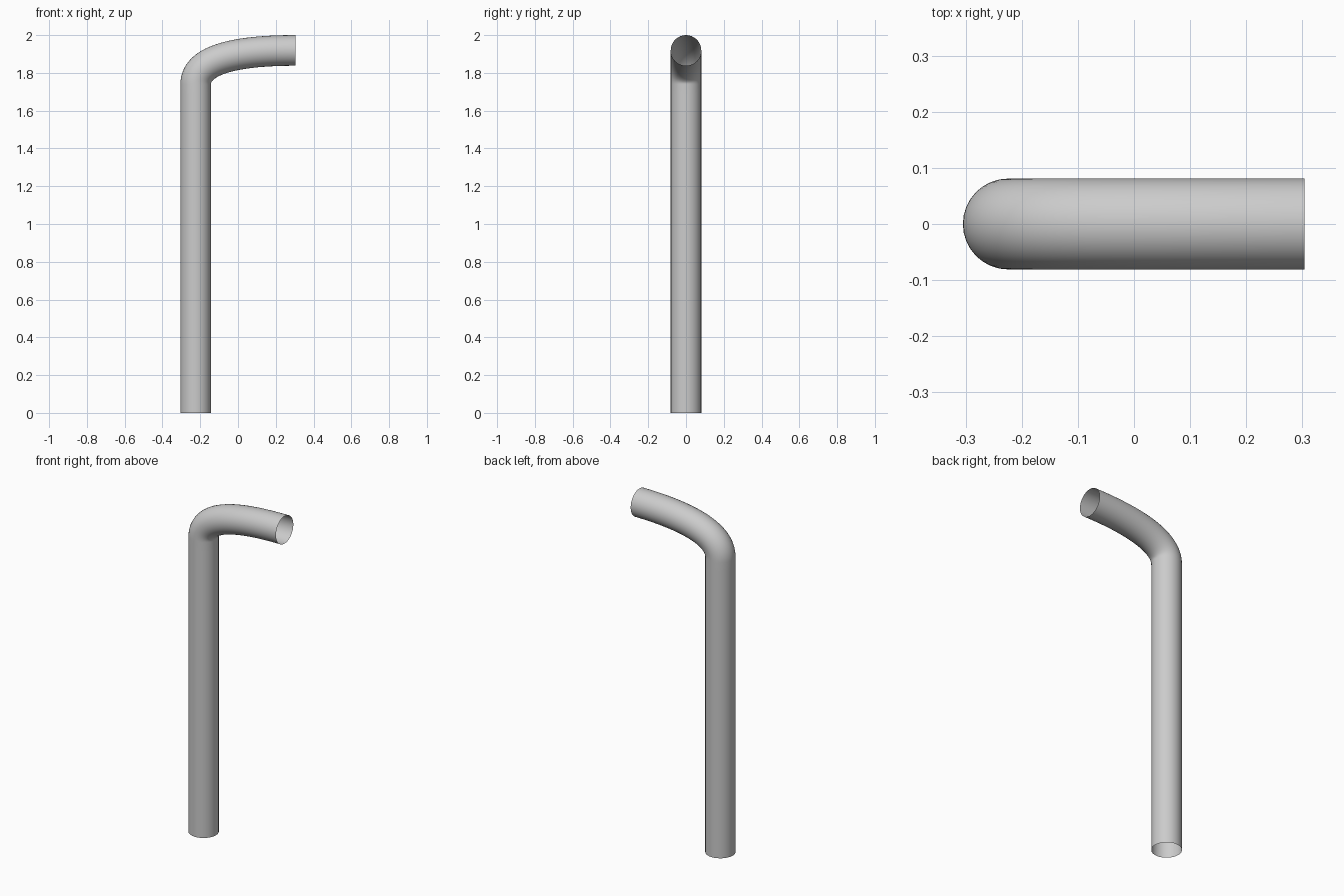
import bpy
import math

cube = bpy.data.objects.get("Cube")
if cube:
    bpy.data.objects.remove(cube, do_unlink=True)

RADIUS = 0.081
POST_X, ARM_END = -0.224, 0.304   # post axis and open end of the arm
ARM_Z = 2.0 - RADIUS              # height of the arm axis
BEND_Z = ARM_Z - 0.18             # where the post starts to bend

# Plain grey material
grey = bpy.data.materials.new("grey")
grey.use_nodes = True
colour = (0.6, 0.6, 0.6, 1.0)
grey.diffuse_color = colour
grey.node_tree.nodes["Principled BSDF"].inputs["Base Color"].default_value = colour

# Centre line: straight post, then a bend that eases into the arm
curve = bpy.data.curves.new("bent_pipe", "CURVE")
curve.dimensions = "3D"
curve.resolution_u = 32
curve.bevel_depth = RADIUS
curve.bevel_resolution = 14
curve.use_fill_caps = False
spline = curve.splines.new("BEZIER")
spline.bezier_points.add(2)


def lerp(a, b, t):
    return tuple(p + (q - p) * t for p, q in zip(a, b))


foot = (POST_X, 0, 0)
bend = (POST_X, 0, BEND_Z)
corner = (POST_X, 0, ARM_Z)
tip = (ARM_END, 0, ARM_Z)
handles = [
    (foot, (POST_X, 0, -0.3), lerp(foot, bend, 1 / 3)),
    (bend, lerp(foot, bend, 2 / 3), lerp(bend, corner, 2 / 3)),
    (tip, lerp(tip, corner, 2 / 3), (ARM_END + 0.2, 0, ARM_Z)),
]
for point, (co, left, right) in zip(spline.bezier_points, handles):
    point.handle_left_type = point.handle_right_type = "FREE"
    point.co, point.handle_left, point.handle_right = co, left, right

# Open-ended tube swept along the centre line
pipe = bpy.data.objects.new("bent_pipe", curve)
bpy.context.collection.objects.link(pipe)
bpy.ops.object.select_all(action="DESELECT")
pipe.select_set(True)
bpy.context.view_layer.objects.active = pipe
bpy.ops.object.convert(target="MESH")
pipe = bpy.context.object
pipe.data.materials.clear()
pipe.data.materials.append(grey)
bpy.ops.object.shade_smooth_by_angle(angle=math.radians(40))
